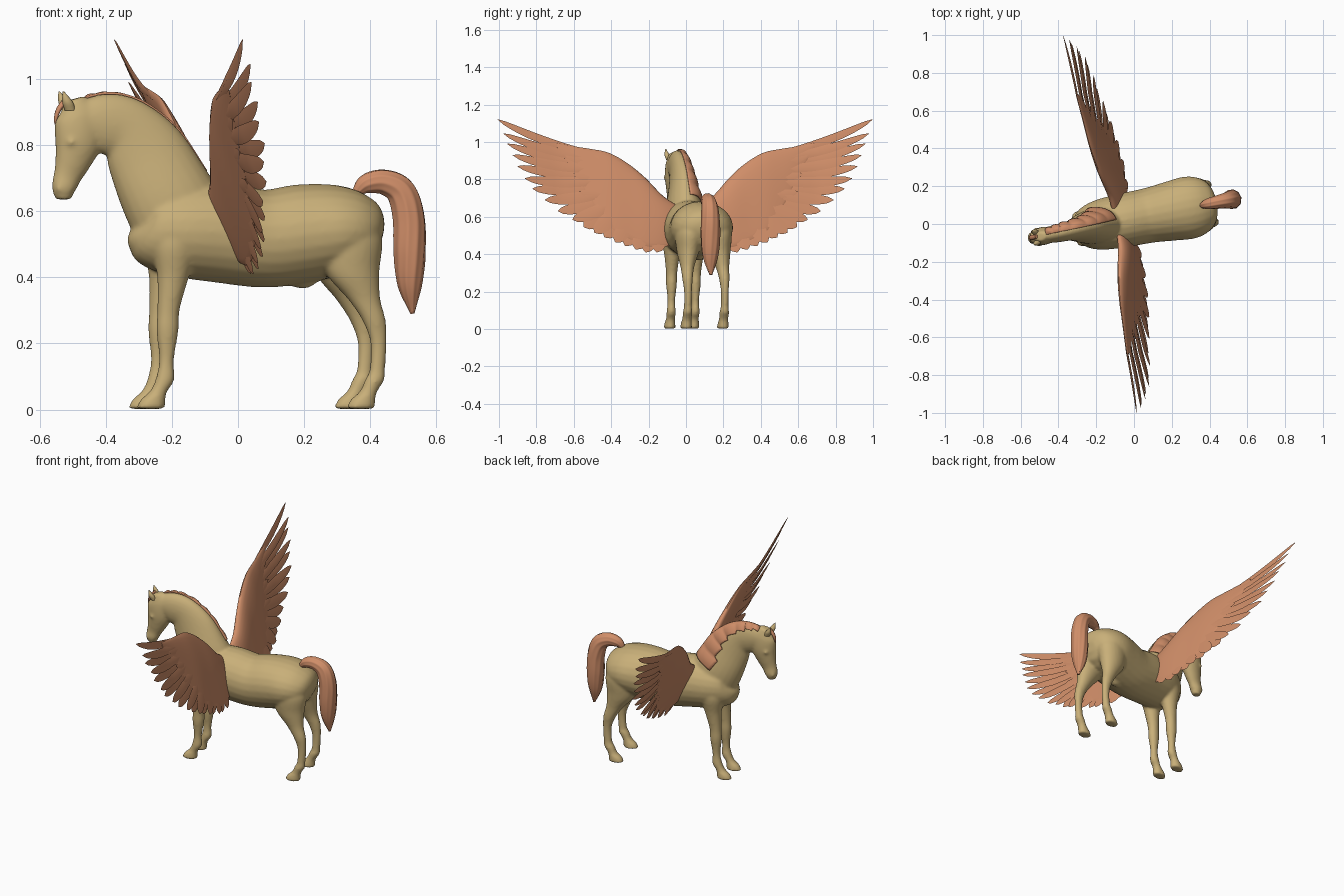
import bpy, bmesh, math
from mathutils import Vector

if "Cube" in bpy.data.objects:
    bpy.data.objects.remove(bpy.data.objects["Cube"])


def material(name, rgb):
    m = bpy.data.materials.new(name)
    m.use_nodes = True
    m.diffuse_color = (*rgb, 1)
    m.node_tree.nodes["Principled BSDF"].inputs["Base Color"].default_value = (*rgb, 1)
    return m


TAN = material("tan coat", (0.58, 0.43, 0.19))
BROWN = material("chestnut feathers and hair", (0.63, 0.27, 0.14))


def finish(bm, name, mat, angle=60):
    """Turn a bmesh into an object, turned to the animal's slight heading."""
    bmesh.ops.recalc_face_normals(bm, faces=bm.faces)
    me = bpy.data.meshes.new(name)
    bm.to_mesh(me)
    bm.free()
    me.materials.append(mat)
    ob = bpy.data.objects.new(name, me)
    bpy.context.collection.objects.link(ob)
    ob.rotation_euler.z = math.radians(11)
    ob.location.y = 0.03
    bpy.ops.object.select_all(action="DESELECT")
    ob.select_set(True)
    bpy.context.view_layer.objects.active = ob
    bpy.ops.object.shade_smooth_by_angle(angle=math.radians(angle))
    return ob


def spline(pts, steps):
    """Catmull-Rom through tuples of any length."""
    p = [Vector(q) for q in pts]
    p = [p[0] * 2 - p[1]] + p + [p[-1] * 2 - p[-2]]
    out = []
    for i in range(1, len(p) - 2):
        a, b, c, d = p[i - 1:i + 3]
        for s in range(steps):
            t = s / steps
            out.append((b * 2 + (c - a) * t + (a * 2 - b * 5 + c * 4 - d) * t * t
                        + (b * 3 - a - c * 3 + d) * t ** 3) * 0.5)
    return out + [p[-2]]


def frames(stations, steps, flat=False):
    """Stations are (x, y, z, depth, width); yields centre, normal, depth, width."""
    s = spline(stations, steps)
    for i, q in enumerate(s):
        t = s[min(i + 1, len(s) - 1)] - s[max(i - 1, 0)]
        n = Vector((1, 0, 0)) if flat else Vector((t[2], 0, -t[0])).normalized()
        yield Vector(q[:3]), n, max(q[3], 0.002), max(q[4], 0.002)


def skin(bm, rings):
    for r0, r1 in zip(rings, rings[1:]):
        for j in range(len(r0)):
            k = (j + 1) % len(r0)
            bm.faces.new((r0[j], r0[k], r1[k], r1[j]))
    bm.faces.new(rings[0])
    bm.faces.new(rings[-1])


def loft(bm, stations, steps=5, seg=24, flat=False, side=1, ridges=0):
    rings = []
    for c, n, h, w in frames(stations, steps, flat):
        ring = []
        for j in range(seg):
            a = math.tau * j / seg
            k = 1 - 0.06 * abs(math.sin(a * ridges / 2 + c.z * 6)) if ridges else 1
            v = c + n * (h * k * math.cos(a)) + Vector((0, w * k * math.sin(a), 0))
            ring.append(bm.verts.new((v.x, v.y * side, v.z)))
        rings.append(ring)
    skin(bm, rings)


# Body: trunk, neck, head and legs fused into one skin
trunk = [(-.318, 0, .56, .02, .02), (-.3, 0, .548, .075, .07), (-.265, 0, .54, .115, .108),
         (-.18, 0, .54, .14, .134), (-.05, 0, .535, .152, .143), (.08, 0, .517, .148, .146),
         (.2, 0, .532, .15, .158), (.3, 0, .542, .138, .166), (.375, 0, .535, .116, .145),
         (.42, 0, .525, .08, .1), (.438, 0, .52, .03, .04)]
neck = [(-.165, 0, .55, .15, .1), (-.222, 0, .655, .143, .092), (-.285, 0, .775, .126, .066),
        (-.345, 0, .846, .1, .052), (-.415, 0, .866, .091, .048), (-.475, 0, .87, .07, .042)]
head = [(-.505, 0, .94, .03, .025), (-.49, 0, .885, .072, .044), (-.492, 0, .815, .073, .048),
        (-.508, 0, .755, .057, .04), (-.526, 0, .705, .043, .031),
        (-.537, 0, .67, .037, .033), (-.538, 0, .636, .024, .022)]
fore_leg = [(-.19, .05, .6, .05, .04), (-.205, .065, .51, .072, .06), (-.213, .065, .4, .048, .042),
            (-.227, .065, .3, .034, .03), (-.23, .065, .24, .034, .029), (-.233, .065, .15, .023, .02),
            (-.238, .065, .09, .029, .025), (-.258, .065, .055, .027, .024),
            (-.275, .065, .03, .038, .029), (-.282, .065, .002, .045, .032)]
hind_leg = [(.32, .06, .62, .04, .04), (.332, .075, .53, .095, .075), (.335, .085, .42, .084, .06),
            (.37, .095, .335, .05, .037), (.4, .1, .27, .036, .028), (.414, .1, .2, .025, .021),
            (.41, .1, .12, .024, .021), (.402, .1, .09, .03, .026), (.383, .1, .055, .027, .025),
            (.366, .1, .03, .038, .029), (.358, .1, .002, .045, .032)]
bm = bmesh.new()
for part in (trunk, neck, head):
    loft(bm, part)
loft(bm, [(.13, 0, .4, .01, .02), (.2, 0, .393, .028, .026), (.25, 0, .4, .01, .02)])
for side in (1, -1):
    loft(bm, fore_leg, flat=True, side=side)
    loft(bm, hind_leg, flat=True, side=side)
    # brow and eye bump, nostril rim
    for (x, y, z), r in (((-.522, .038, .81), .014), ((-.556, .022, .668), .011)):
        ball = bmesh.ops.create_uvsphere(bm, u_segments=12, v_segments=8, radius=r)
        bmesh.ops.translate(bm, verts=ball["verts"], vec=(x, y * side, z))
body = finish(bm, "body", TAN)
rm = body.modifiers.new("Fuse", "REMESH")
rm.mode, rm.voxel_size, rm.use_smooth_shade = "VOXEL", 0.007, True
sm = body.modifiers.new("Soften", "SMOOTH")
sm.factor, sm.iterations = 0.5, 10

# Ears
bm = bmesh.new()
for side in (1, -1):
    loft(bm, [(-.522, .024, .905, .017, .013), (-.532, .031, .932, .016, .013),
              (-.545, .035, .963, .002, .002)], seg=12, flat=True, side=side)
finish(bm, "ears", TAN)

# Tail
bm = bmesh.new()
loft(bm, [(.36, 0, .652, .012, .012), (.395, 0, .682, .03, .028), (.45, 0, .688, .039, .036),
          (.502, 0, .658, .047, .044), (.526, 0, .58, .05, .051), (.529, 0, .47, .049, .053),
          (.53, 0, .375, .037, .04), (.538, 0, .29, .006, .008)],
     steps=8, seg=64, ridges=10)
finish(bm, "tail", BROWN)

# Mane draped over one side of the neck, with a ragged hem
bm = bmesh.new()
rows = list(frames(neck[1:], 14))
grid = []
for i, (c, n, h, w) in enumerate(rows):
    f = i / (len(rows) - 1)
    lock = i % 8 / 8
    end = 1.45 - 0.85 * f + 0.2 * lock
    lift = 0.004 + 0.007 * math.sin(math.pi * lock)
    line = []
    for j in range(13):
        a = 0.12 + (end - 0.12) * j / 12
        d = lift * min(1, j / 5)
        line.append(bm.verts.new(c + n * ((h + d) * math.cos(a))
                                 + Vector((0, (w + d) * math.sin(a), 0))))
    grid.append(line)
for r0, r1 in zip(grid, grid[1:]):
    for j in range(12):
        bm.faces.new((r0[j], r0[j + 1], r1[j + 1], r1[j]))
mane = finish(bm, "mane", BROWN)
so = mane.modifiers.new("Thickness", "SOLIDIFY")
so.thickness, so.offset = 0.01, 0

# Forelock
bm = bmesh.new()
loft(bm, [(-.525, .004, .94, .01, .01), (-.55, .004, .912, .008, .013),
          (-.56, .004, .885, .006, .01), (-.563, .004, .862, .002, .003)], seg=12)
finish(bm, "forelock", BROWN)

# Wings: (span, leading height, trailing height, forward offset, thickness)
ribs = spline([(.06, .66, .47, -.095, .026), (.14, .715, .44, -.1, .034), (.23, .81, .44, -.122, .034),
               (.32, .885, .475, -.142, .03), (.42, .942, .53, -.156, .024), (.52, .963, .67, -.163, .016),
               (.62, .978, .85, -.168, .008), (.7, .994, .965, -.172, .003)], 5)
RAKE = 0.31


def lead(y):
    """Leading edge height and forward offset at a given span."""
    for a, b in zip(ribs, ribs[1:]):
        if y <= b[0]:
            t = max(0, (y - a[0]) / (b[0] - a[0]))
            return a[1] + (b[1] - a[1]) * t, a[3] + (b[3] - a[3]) * t
    t = (y - .7) / .32
    return .994 + .126 * t, -.172 - .008 * t


def feather(bm, side, base, tip, width, bend, lift, blunt=4):
    b, t = Vector(base), Vector(tip)
    along = (t - b).normalized()
    across = Vector((-along.y, along.x))
    rings = []
    for i in range(15):
        f = i / 14
        p = b.lerp(t, f) - across * (bend * 4 * f * (1 - f))
        w = width * (0.6 + 0.4 * math.sin(math.pi * f * 0.8)) * math.sqrt(max(0.004, 1 - f ** blunt))
        ring = []
        for s, d in ((-1, 0), (0, .006), (1, 0), (0, -.006)):
            q = p + across * (w * s)
            z, x = lead(q.x)
            ring.append(bm.verts.new((x + RAKE * max(z - q.y, 0) + d * (1.1 - f) + lift,
                                      q.x * side, q.y)))
        rings.append(ring)
    skin(bm, rings)


primaries = [(1.02, 1.12), (.995, 1.045), (.975, .99), (.95, .93), (.925, .87), (.89, .805),
             (.85, .75), (.785, .69), (.715, .63), (.64, .585)]
secondaries = [(.58, .545), (.525, .515), (.47, .49), (.415, .465), (.36, .445),
               (.305, .425), (.25, .41), (.19, .41)]

for side, name in ((1, "back_side_wing"), (-1, "front_side_wing")):
    bm = bmesh.new()
    rings = []
    for y, top, low, x, thick in ribs:
        ring = []
        for j in range(24):
            a = math.tau * j / 24
            f = (1 - math.cos(a)) / 2
            z = top + (low - top) * f
            swell = thick * math.sin(a) * (1.15 - 0.8 * f)
            ring.append(bm.verts.new((x + RAKE * (top - z) + swell, y * side, z)))
        rings.append(ring)
    skin(bm, rings)
    finish(bm, name + "_arm", BROWN)

    bm = bmesh.new()
    for i, tip in enumerate(primaries):
        f = i / (len(primaries) - 1)
        feather(bm, side, (.5 - .1 * f, .937 - .25 * f), tip, .023 + .011 * f,
                .022 - .01 * f, (i % 2 - .5) * .008, 4 + 2 * f)
    for i, tip in enumerate(secondaries):
        f = i / (len(secondaries) - 1)
        feather(bm, side, (.4 - .25 * f, .68 - .08 * f), tip, .042, .006, (i % 2 - .5) * .008, 8)
    finish(bm, name + "_feathers", BROWN, 40)

    # Short covert feathers overlapping the primaries
    bm = bmesh.new()
    for i in range(6):
        f = i / 5
        feather(bm, side, (.45 - .06 * f, .89 - .2 * f), (.66 - .08 * f, .925 - .24 * f),
                .024, .008, .007 - .014 * (i % 2))
    finish(bm, name + "_coverts", BROWN, 40)
